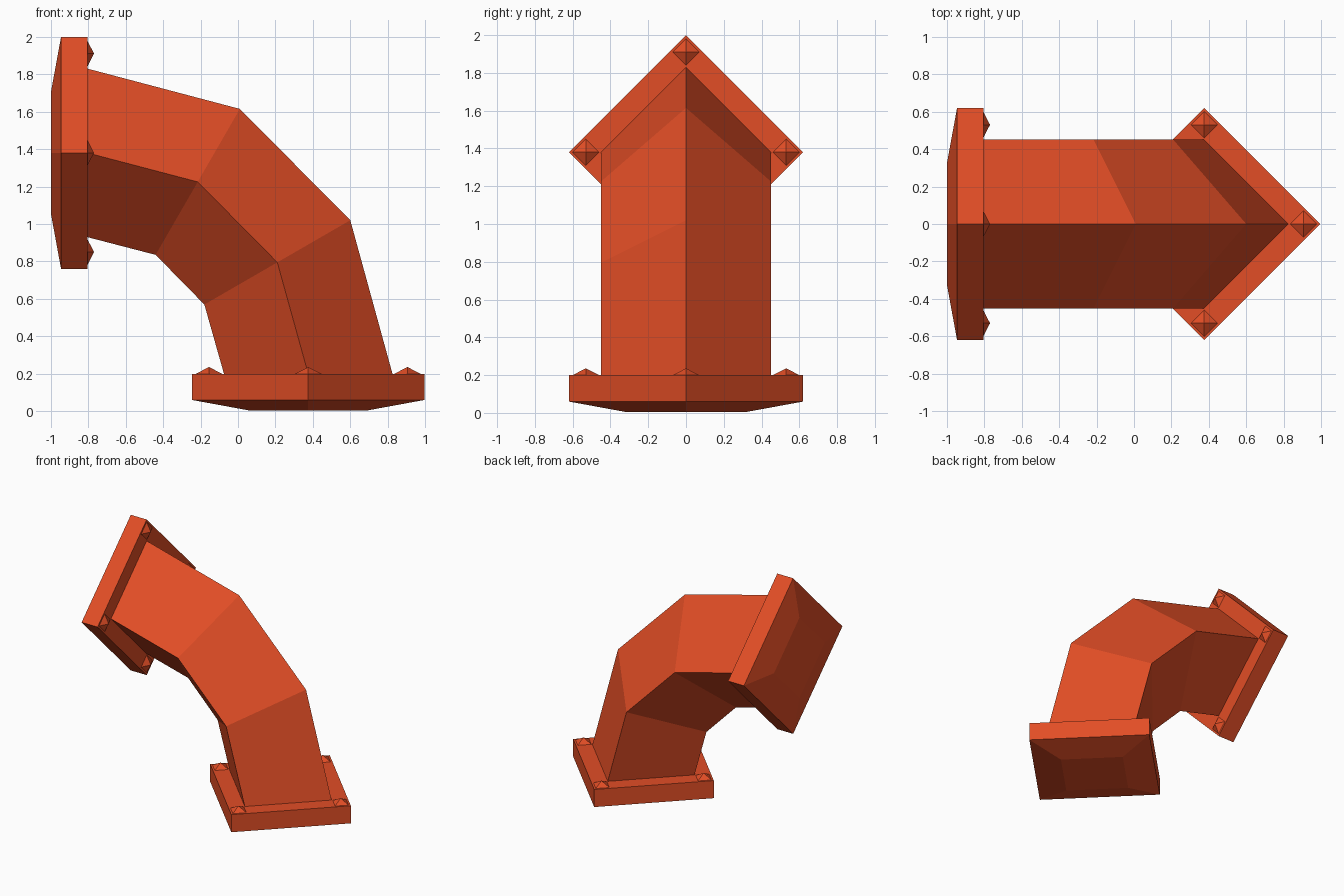
import bpy
import bmesh
from math import cos, sin, radians
from mathutils import Vector

cube = bpy.data.objects.get("Cube")
if cube:
    bpy.data.objects.remove(cube)

SIDE = Vector((0, 1, 0))

# Single paint colour
paint = bpy.data.materials.new("orange red paint")
paint.use_nodes = True
colour = (0.76, 0.075, 0.019, 1)
paint.diffuse_color = colour
paint.node_tree.nodes["Principled BSDF"].inputs["Base Color"].default_value = colour


def diamond(centre, out, radius):
    """Four corners of a square ring standing on its corner."""
    return [centre + d * radius for d in (out, SIDE, -out, -SIDE)]


def loft(name, rings):
    """Skin a row of square rings and cap both ends; a radius of 0 makes a point."""
    bm = bmesh.new()
    loops = [[bm.verts.new(p) for p in ring] for ring in rings]
    for a, b in zip(loops, loops[1:]):
        for i in range(4):
            j = (i + 1) % 4
            bm.faces.new((a[i], a[j], b[j], b[i]))
    bm.faces.new(loops[0])
    bm.faces.new(loops[-1])
    bmesh.ops.remove_doubles(bm, verts=bm.verts, dist=0.0005)
    bmesh.ops.recalc_face_normals(bm, faces=bm.faces)
    mesh = bpy.data.meshes.new(name)
    bm.to_mesh(mesh)
    bm.free()
    mesh.materials.append(paint)
    obj = bpy.data.objects.new(name, mesh)
    bpy.context.collection.objects.link(obj)


def flange(name, centre, out, away):
    """Square plate with a tapered outer face and four pyramid bolts."""
    steps = ((0, 0.62), (0.14, 0.62), (0.195, 0.32))
    loft(name, [diamond(centre + away * d, out, r) for d, r in steps])
    for i, p in enumerate(diamond(centre, out, 0.53)):
        base = diamond(p, out, 0.07)
        tip = diamond(p - away * 0.036, out, 0)
        loft(f"{name}_bolt_{i + 1}", [base, tip])


# Bent pipe: mitred square rings, turning a quarter circle
path = ((0.375, 0.2), (0.21, 0.795), (-0.215, 1.225), (-0.805, 1.38))
rings = []
for i, (x, z) in enumerate(path):
    turn = radians(30 * i)
    rings.append(diamond(Vector((x, 0, z)), Vector((cos(turn), 0, sin(turn))), 0.45))
loft("elbow_pipe", rings)

# Flanges at both mouths
flange("base_flange", Vector((0.375, 0, 0.2)), Vector((1, 0, 0)), Vector((0, 0, -1)))
flange("upper_flange", Vector((-0.805, 0, 1.38)), Vector((0, 0, 1)), Vector((-1, 0, 0)))
